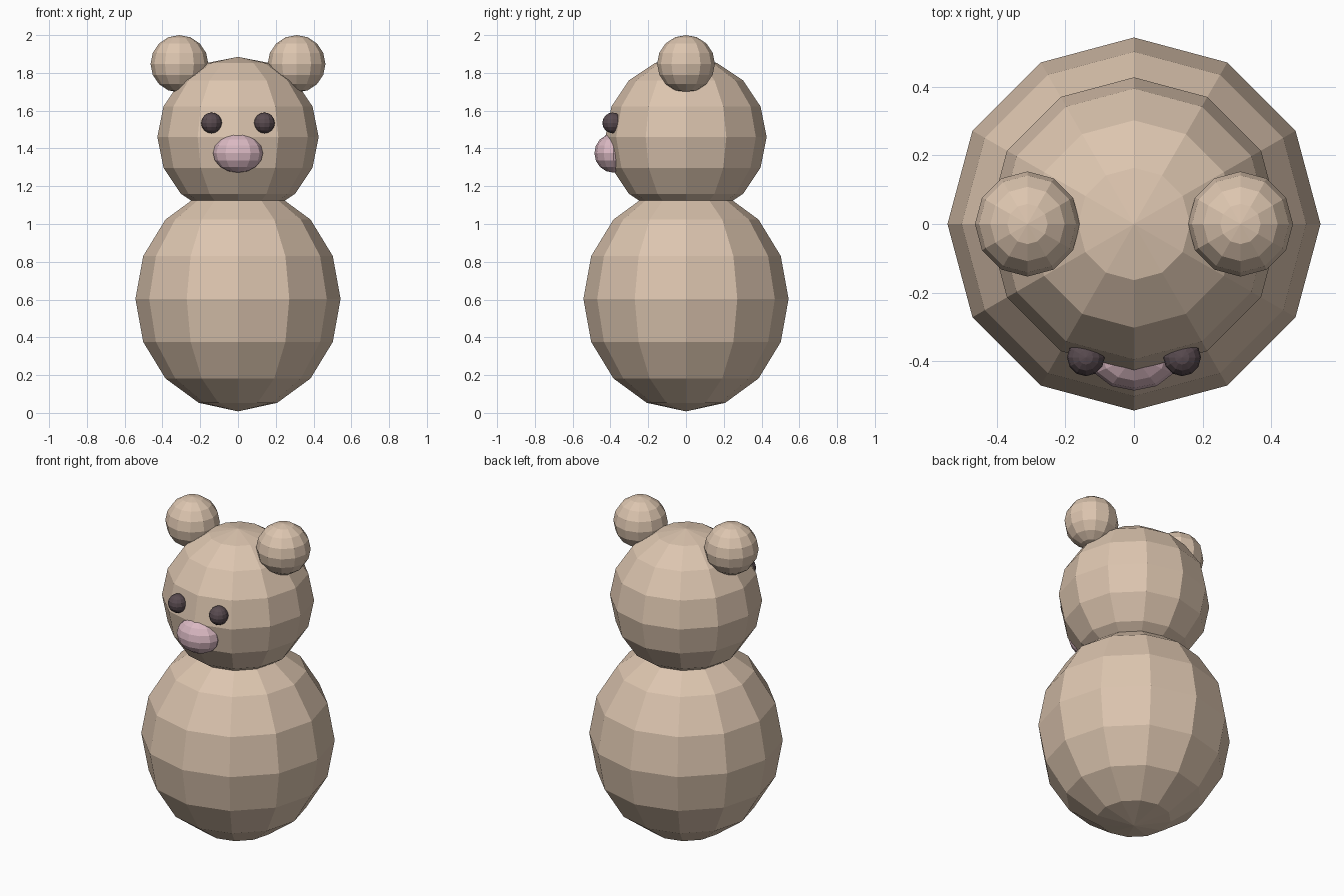
import bpy

if "Cube" in bpy.data.objects:
    bpy.data.objects.remove(bpy.data.objects["Cube"])


def material(name, color):
    m = bpy.data.materials.new(name)
    m.diffuse_color = (*color, 1)
    m.use_nodes = True
    m.node_tree.nodes["Principled BSDF"].inputs["Base Color"].default_value = m.diffuse_color
    return m


fur = material("tan_fur", (0.72, 0.56, 0.43))
pink = material("pink_snout", (0.70, 0.48, 0.54))
dark = material("dark_eye", (0.10, 0.07, 0.08))


def ball(name, center, radii, mat, segments=12, rings=8):
    """Flat-shaded low-poly ellipsoid."""
    bpy.ops.mesh.primitive_uv_sphere_add(segments=segments, ring_count=rings,
                                         radius=1, location=center)
    ob = bpy.context.object
    ob.name = name
    ob.scale = radii
    bpy.ops.object.transform_apply(location=False, rotation=False, scale=True)
    ob.data.materials.append(mat)
    return ob


# Body and head
ball("body", (0, 0, 0.603), (0.543, 0.543, 0.595), fur)
ball("head", (0, 0, 1.46), (0.427, 0.427, 0.425), fur)

# Snout
ball("snout", (0, -0.385, 1.375), (0.132, 0.10, 0.103), pink)

# Mirrored ears and eyes
for side, s in (("left", -1), ("right", 1)):
    ball(side + "_ear", (s * 0.31, 0, 1.848), (0.153, 0.153, 0.152), fur)
    ball(side + "_eye", (s * 0.14, -0.388, 1.535), (0.055, 0.055, 0.055), dark)
